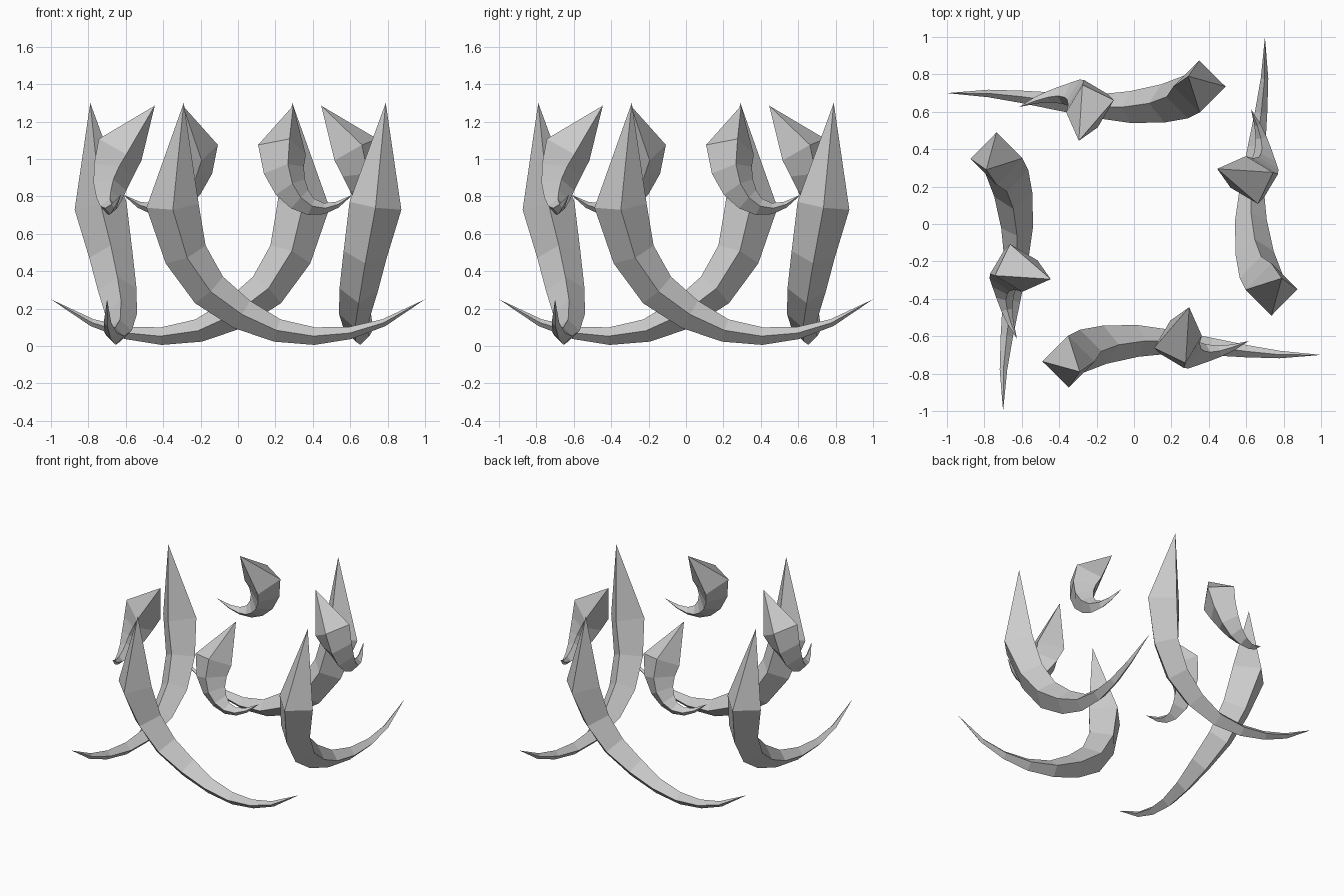
import bpy, bmesh, math
from mathutils import Vector, Matrix

if "Cube" in bpy.data.objects:
    bpy.data.objects.remove(bpy.data.objects["Cube"])

# Each blade: ring centre x, y, z, ring radius, twist in degrees (tail tip to point)
LARGE = [(1.0, -.70, .25, 0, 0), (.78, -.698, .125, .02, 0), (.60, -.68, .07, .033, 0),
         (.41, -.655, .053, .047, 0), (.21, -.63, .083, .062, 0), (.02, -.625, .17, .085, 0),
         (-.155, -.645, .30, .103, 0), (-.28, -.68, .49, .117, 0),
         (-.35, -.735, .75, .14, 0), (-.29, -.79, 1.30, 0, 0)]
SMALL = [(.615, -.625, .81, 0, 0), (.53, -.66, .755, .017, 0), (.46, -.68, .735, .03, 3),
         (.39, -.69, .745, .047, 6), (.33, -.69, .785, .068, 9), (.28, -.685, .85, .09, 12),
         (.245, -.665, .94, .112, 15), (.235, -.63, 1.05, .134, 16),
         (.295, -.445, 1.285, 0, 0)]


def curved_blade(name, path, turn):
    """Four-sided horn swept along a path, turned about the centre."""
    bm = bmesh.new()
    pts = [Vector(p[:3]) for p in path]
    spin = Matrix.Rotation(turn, 3, 'Z')
    rings = []
    for i in range(1, len(path) - 1):
        t = ((pts[i + 1] - pts[i]).normalized() + (pts[i] - pts[i - 1]).normalized()).normalized()
        n = Vector((0, 1, 0)).cross(t).normalized()
        b = t.cross(n)
        rot = Matrix.Rotation(math.radians(path[i][4]), 3, t)
        r = path[i][3]
        rings.append([bm.verts.new(spin @ (pts[i] + rot @ d * r)) for d in (n, b, -n, -b)])
    tail = bm.verts.new(spin @ pts[0])
    point = bm.verts.new(spin @ pts[-1])
    for k in range(4):
        j = (k + 1) % 4
        bm.faces.new((tail, rings[0][j], rings[0][k]))
        bm.faces.new((point, rings[-1][k], rings[-1][j]))
        for a, c in zip(rings, rings[1:]):
            bm.faces.new((a[k], a[j], c[j], c[k]))
    bmesh.ops.recalc_face_normals(bm, faces=bm.faces)
    me = bpy.data.meshes.new(name)
    bm.to_mesh(me)
    bm.free()
    bpy.context.collection.objects.link(bpy.data.objects.new(name, me))


# Four large and four small blades in a ring
for q, side in enumerate(("front", "right", "back", "left")):
    curved_blade("large_blade_" + side, LARGE, q * math.pi / 2)
    curved_blade("small_blade_" + side, SMALL, q * math.pi / 2)
